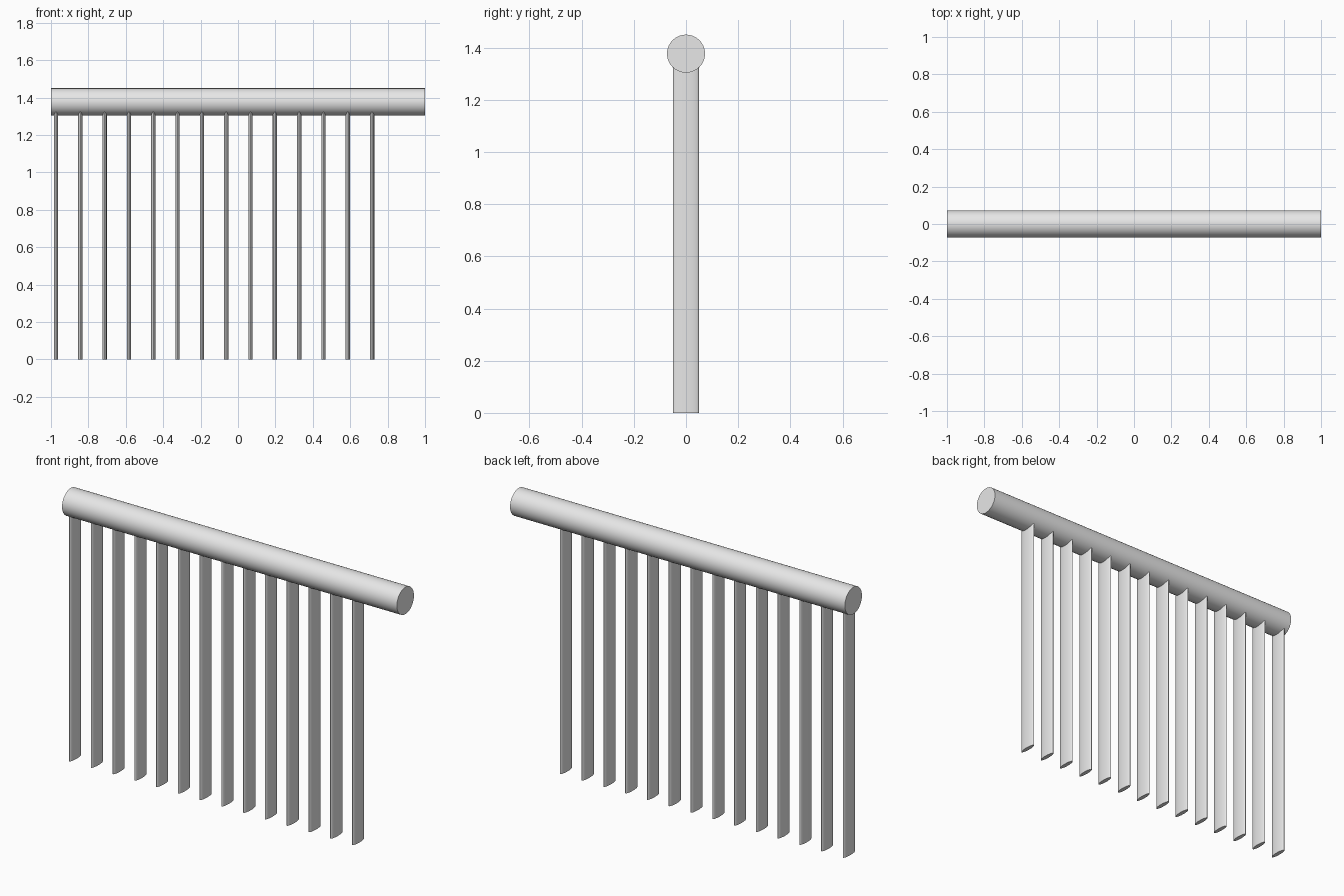
import bpy
import math

if "Cube" in bpy.data.objects:
    bpy.data.objects.remove(bpy.data.objects["Cube"])

# One plain grey for everything
grey = bpy.data.materials.new("light_grey")
grey.diffuse_color = (0.8, 0.8, 0.8, 1)
grey.use_nodes = True
grey.node_tree.nodes["Principled BSDF"].inputs["Base Color"].default_value = grey.diffuse_color

BAR_R, BAR_Z = 0.073, 1.377
SLAT_COUNT, SLAT_START, SLAT_STEP = 14, -0.973, 0.13
SLAT_RX, SLAT_RY, SLAT_TOP = 0.0115, 0.049, 1.36


def rod(name, length, location, rotation=(0, 0, 0), radii=(1, 1), sides=32):
    """Capped cylinder with an elliptical section and smooth sides."""
    bpy.ops.mesh.primitive_cylinder_add(vertices=sides, radius=1, depth=length,
                                        location=location, rotation=rotation)
    ob = bpy.context.object
    ob.name = name
    ob.scale = (radii[0], radii[1], 1)
    bpy.ops.object.transform_apply(location=False, rotation=True, scale=True)
    ob.data.materials.append(grey)
    bpy.ops.object.shade_smooth_by_angle(angle=math.radians(35))
    return ob


# Horizontal top bar
rod("top_bar", 2.0, (0, 0, BAR_Z), (0, math.pi / 2, 0), (BAR_R, BAR_R))

# Row of flattened hanging slats, ending inside the bar
for i in range(SLAT_COUNT):
    rod(f"hanging_slat_{i + 1}", SLAT_TOP,
        (SLAT_START + i * SLAT_STEP, 0, SLAT_TOP / 2),
        radii=(SLAT_RX, SLAT_RY))
